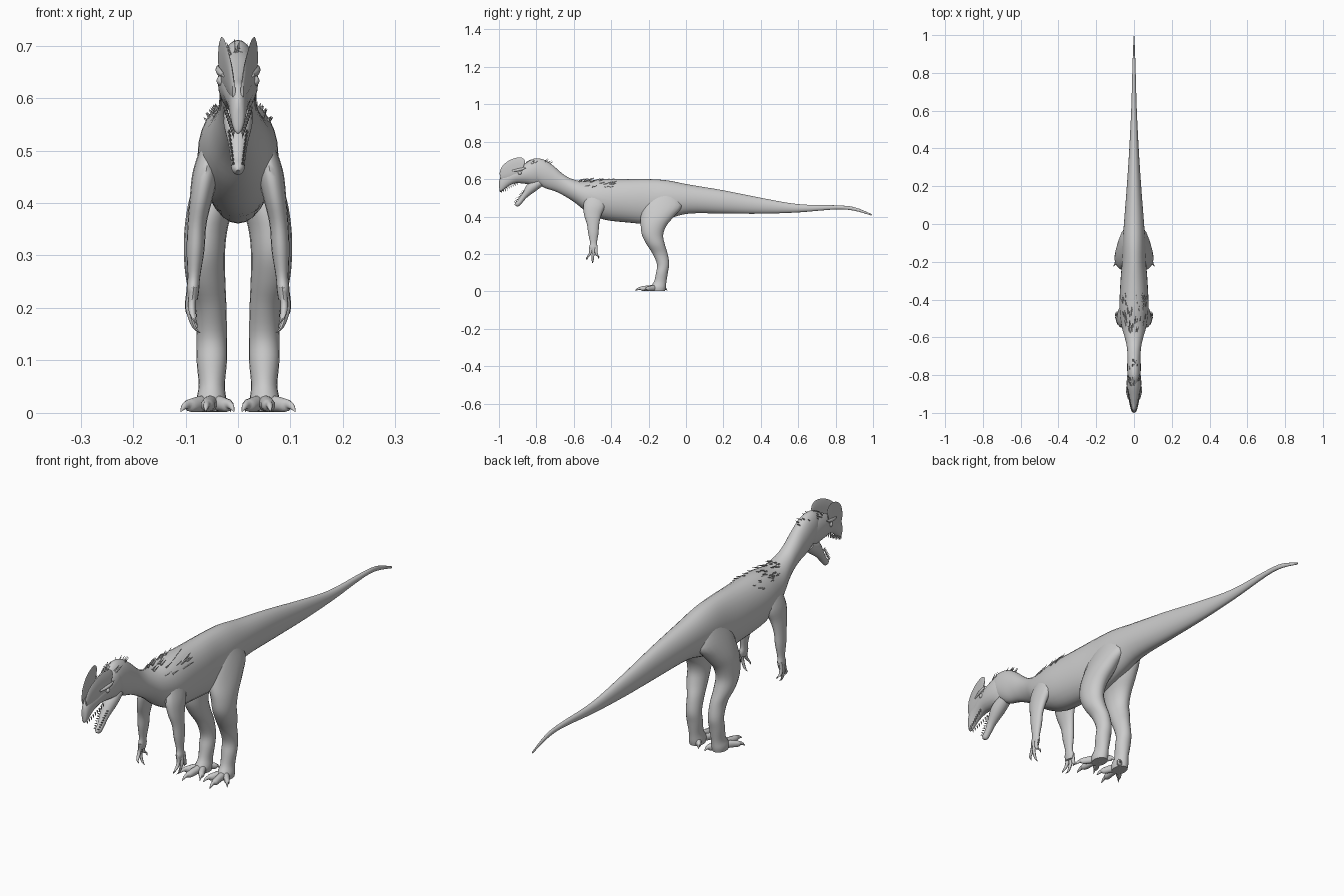
import bpy, bmesh, math, random
from mathutils import Vector

random.seed(4)
skin = bpy.data.materials.new("grey_skin")
skin.diffuse_color = (0.6, 0.6, 0.6, 1)


def finish(name, bm, mirror=False):
    bmesh.ops.recalc_face_normals(bm, faces=bm.faces)
    me = bpy.data.meshes.new(name)
    bm.to_mesh(me)
    bm.free()
    me.materials.append(skin)
    ob = bpy.data.objects.new(name, me)
    bpy.context.collection.objects.link(ob)
    if mirror:
        ob.modifiers.new("mirror", 'MIRROR').use_clip = False
    bpy.ops.object.select_all(action='DESELECT')
    ob.select_set(True)
    bpy.context.view_layer.objects.active = ob
    bpy.ops.object.shade_smooth_by_angle(angle=math.radians(50))
    return ob


def spline(rows, steps):
    """Smooth interpolation through rows of numbers."""
    out = []
    for i in range(len(rows) - 1):
        p = [rows[max(i - 1, 0)], rows[i], rows[i + 1], rows[min(i + 2, len(rows) - 1)]]
        for s in range(steps):
            t = s / steps
            out.append([b + 0.5 * t * (c - a + t * (2*a - 5*b + 4*c - d + t * (3*(b - c) + d - a)))
                        for a, b, c, d in zip(*p)])
    return out + [list(rows[-1])]


def loft(bm, rows, sides=20, steps=4):
    """Rows: x, half width, then y,z of one edge and y,z of the opposite edge."""
    rings = []
    for x, w, y1, z1, y2, z2 in spline(rows, steps):
        a, b = Vector((x, y1, z1)), Vector((x, y2, z2))
        mid, half, side = (a + b) / 2, (a - b) / 2, Vector((max(w, 0.0005), 0, 0))
        rings.append([bm.verts.new(mid + half * math.cos(t) + side * math.sin(t))
                      for t in (2 * math.pi * k / sides for k in range(sides))])
    for r, q in zip(rings, rings[1:]):
        for k in range(sides):
            n = (k + 1) % sides
            bm.faces.new((r[k], r[n], q[n], q[k]))
    bm.faces.new(rings[0])
    bm.faces.new(rings[-1])


def part(name, rows, mirror=False, sides=20, steps=4):
    bm = bmesh.new()
    loft(bm, rows, sides, steps)
    return finish(name, bm, mirror)


def spike(bm, base, tip, r, sides=5):
    base, tip = Vector(base), Vector(tip)
    q = (tip - base).to_track_quat('Z', 'Y')
    ring = [bm.verts.new(base + q @ Vector((r * math.cos(t), r * math.sin(t), 0)))
            for t in (2 * math.pi * k / sides for k in range(sides))]
    end = bm.verts.new(tip)
    for k in range(sides):
        bm.faces.new((ring[k], ring[(k + 1) % sides], end))
    bm.faces.new(ring)


# Tail, torso and neck in one sweep
part("body", [
    (0, .002, .995, .412, .99, .406), (0, .006, .90, .45, .895, .432),
    (0, .009, .80, .46, .80, .438), (0, .015, .60, .466, .60, .422),
    (0, .025, .40, .50, .40, .415), (0, .038, .20, .54, .20, .416),
    (0, .052, .02, .57, .02, .416), (0, .06, -.10, .593, -.09, .39),
    (0, .064, -.20, .60, -.20, .362), (0, .072, -.31, .60, -.31, .368),
    (0, .077, -.45, .60, -.44, .384), (0, .066, -.55, .588, -.53, .425),
    (0, .047, -.62, .605, -.595, .475), (0, .037, -.665, .633, -.65, .51),
    (0, .035, -.71, .672, -.70, .535), (0, .036, -.76, .704, -.755, .553),
    (0, .034, -.81, .71, -.80, .58), (0, .024, -.85, .69, -.84, .61)], sides=28)

# Skull with upper jaw, then the open lower jaw
part("skull", [
    (0, .026, -.76, .69, -.76, .575), (0, .037, -.81, .70, -.81, .568),
    (0, .038, -.86, .685, -.86, .575), (0, .03, -.91, .66, -.91, .578),
    (0, .021, -.95, .64, -.95, .562), (0, .016, -.982, .625, -.98, .537),
    (0, .011, -.996, .60, -.994, .532), (0, .003, -1.0, .58, -.998, .545)])
part("lower_jaw", [
    (0, .026, -.80, .60, -.765, .565), (0, .028, -.845, .575, -.805, .535),
    (0, .019, -.873, .53, -.85, .502), (0, .014, -.895, .492, -.874, .475),
    (0, .012, -.912, .475, -.894, .455), (0, .004, -.917, .463, -.906, .455)])

# Paired head crests leaning outward towards the back
part("crest", [
    (.008, .003, -.997, .63, -.99, .60), (.013, .004, -.985, .665, -.975, .60),
    (.020, .004, -.955, .694, -.945, .61), (.026, .004, -.92, .711, -.915, .62),
    (.032, .004, -.885, .716, -.885, .63), (.035, .003, -.865, .705, -.872, .65),
    (.036, .001, -.86, .69, -.868, .67)], True, 10)

# Eyes and brow ridges
bm = bmesh.new()
bmesh.ops.create_uvsphere(bm, u_segments=12, v_segments=8, radius=.01)
bmesh.ops.translate(bm, verts=bm.verts, vec=(.031, -.888, .633))
finish("eye", bm, True)
part("brow", [(.028, .003, -.93, .648, -.93, .640), (.034, .006, -.90, .656, -.90, .642),
              (.038, .005, -.875, .661, -.875, .648), (.038, .001, -.855, .663, -.855, .659)], True, 8)

# Teeth along both jaws
bm = bmesh.new()
for i in range(9):
    t = i / 8
    x, y, z = .024 - .015 * t, -.905 - .083 * t, .582 - .043 * t
    spike(bm, (x, y, z), (x, y + .004, z - .016), .0035)
    x, y, z = .017 - .008 * t, -.865 - .045 * t, .535 - .06 * t
    spike(bm, (x, y, z), (x, y - .013, z + .006), .003)
finish("teeth", bm, True)

# Hind legs from hip to heel
part("hind_leg", [
    (.032, .018, -.16, .54, -.06, .53), (.040, .036, -.222, .47, -.02, .46),
    (.050, .044, -.242, .40, -.06, .405), (.061, .041, -.242, .35, -.105, .35),
    (.064, .039, -.235, .30, -.122, .30), (.061, .037, -.21, .25, -.113, .25),
    (.052, .030, -.178, .20, -.098, .20), (.050, .029, -.155, .145, -.09, .145),
    (.050, .029, -.16, .10, -.097, .10), (.050, .025, -.17, .055, -.105, .05),
    (.051, .029, -.188, .025, -.108, .02), (.051, .027, -.185, .003, -.112, .003)], True)

# Three clawed toes and a small inner toe
bm = bmesh.new()
for tx, ty in ((.109, -.225), (.062, -.272), (.008, -.235), (.014, -.10)):
    def at(t):
        return .05 + (tx - .05) * t, -.15 + (ty + .15) * t
    rows = []
    for t, w, top, low in ((0, .016, .035, .002), (.4, .014, .032, .002), (.68, .013, .027, .002),
                           (.78, .007, .024, .008), (.9, .005, .018, .006), (1, .001, .005, .002)):
        x, y = at(t)
        rows.append((x, w, y, top, y, low))
    loft(bm, rows, 10, 3)
finish("toes", bm, True)

# Arms from shoulder to wrist
part("arm", [
    (.048, .014, -.525, .53, -.45, .53), (.060, .025, -.548, .465, -.43, .465),
    (.070, .022, -.545, .41, -.452, .41), (.078, .018, -.53, .36, -.464, .36),
    (.081, .017, -.523, .31, -.468, .31), (.084, .012, -.513, .26, -.476, .26),
    (.086, .012, -.518, .235, -.472, .235), (.086, .009, -.512, .215, -.478, .215)], True, 16)

# Three clawed fingers
bm = bmesh.new()
for x, y, tx, ty, tz in ((.084, -.510, .078, -.530, .168), (.089, -.495, .072, -.500, .152),
                         (.090, -.481, .082, -.468, .175)):
    loft(bm, [(x, .007, y - .009, .24, y + .009, .24),
              (x + .004, .007, y - .008, .21, y + .008, .21),
              (x + .003, .006, (y + ty) / 2 - .007, .19, (y + ty) / 2 + .007, .19),
              ((x + tx) / 2 + .003, .004, ty - .004, tz + .011, ty + .006, tz + .011),
              (tx, .001, ty - .001, tz, ty + .001, tz)], 8, 3)
finish("fingers", bm, True)

# Quills lying back over the shoulders and the nape
bm = bmesh.new()
for i in range(46):
    y, a = random.uniform(-.58, -.39), random.uniform(-1.0, 1.0)
    k = min(1, (y + .72) / .22)
    p = Vector((.074 * k * math.sin(a), y, .495 + .100 * math.cos(a)))
    spike(bm, p, p + Vector((.010 * math.sin(a), .032, .013 * math.cos(a))), .0035)
for i in range(26):
    y, a = random.uniform(-.86, -.73), random.uniform(-.9, .9)
    top = .706 - 5 * (y + .80) ** 2
    p = Vector((.034 * math.sin(a), y, top - .06 + .058 * math.cos(a)))
    spike(bm, p, p + Vector((.010 * math.sin(a), .022, .015)), .0025)
finish("quills", bm)
